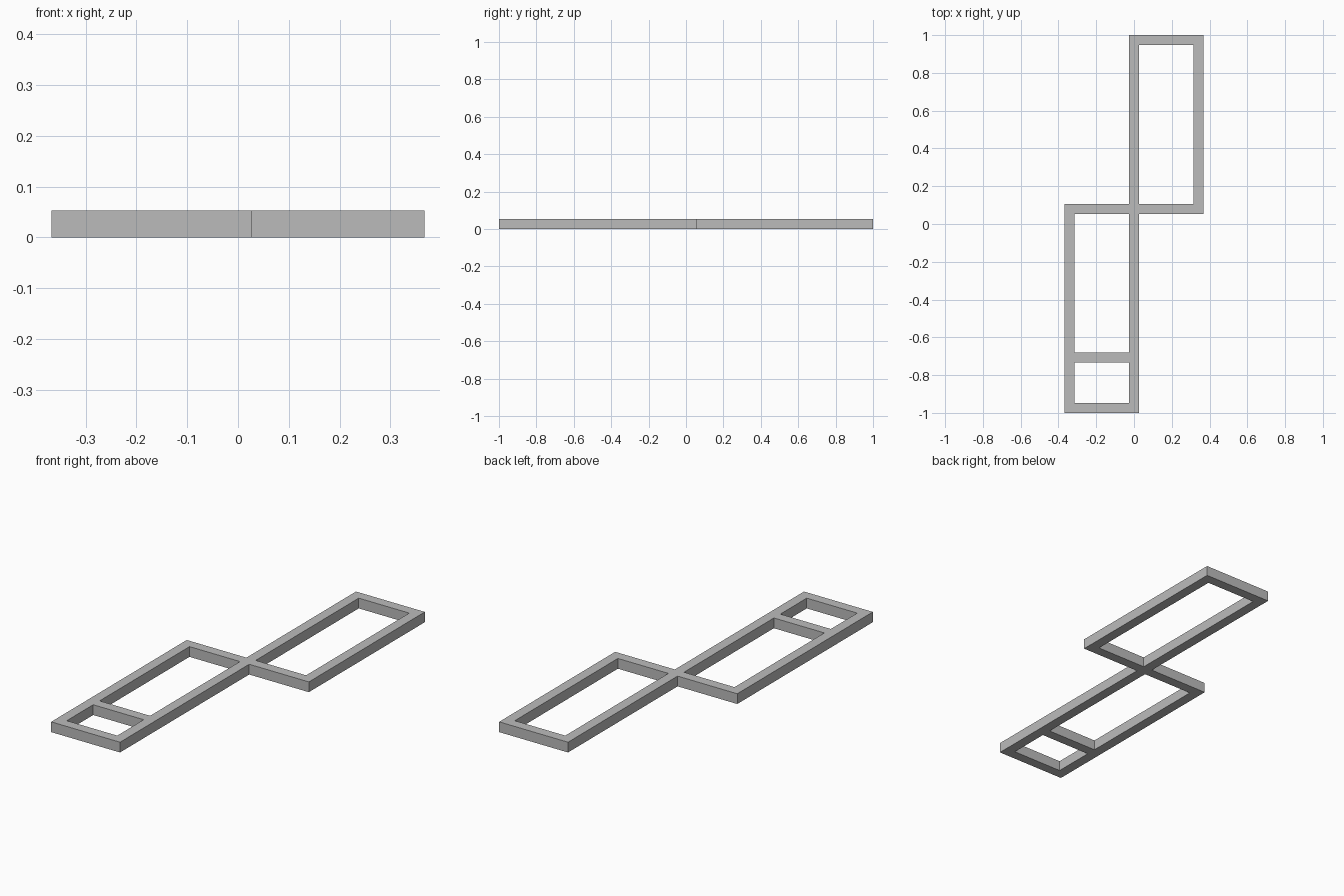
import bpy
import bmesh

cube = bpy.data.objects.get("Cube")
if cube:
    bpy.data.objects.remove(cube, do_unlink=True)

HEIGHT = 0.053
BAR = 0.0525

grey = bpy.data.materials.new("plain_grey")
grey.use_nodes = True
colour = (0.5, 0.5, 0.5, 1)
grey.diffuse_color = colour
grey.node_tree.nodes["Principled BSDF"].inputs["Base Color"].default_value = colour

# Bar centre lines across the plan
left, right = -0.341, 0.341
front, divider, middle, back = -0.974, -0.706, 0.08, 0.974


def bar(x0, x1, y0, y1):
    """Plan rectangle around a bar's centre line."""
    h = BAR / 2
    return (x0 - h, x1 + h, y0 - h, y1 + h)


bars = [
    bar(0, 0, front, back),            # long spine
    bar(left, left, front, middle),    # front loop side
    bar(right, right, middle, back),   # back loop side
    bar(left, 0, front, front),        # front end
    bar(left, 0, divider, divider),    # crosspiece in the front loop
    bar(left, right, middle, middle),  # bar shared by both loops
    bar(0, right, back, back),         # back end
]

# Fill the plan cells covered by any bar, so the joints are seamless
xs = sorted({round(v, 5) for b in bars for v in b[:2]})
ys = sorted({round(v, 5) for b in bars for v in b[2:]})
bm = bmesh.new()
for xa, xb in zip(xs, xs[1:]):
    for ya, yb in zip(ys, ys[1:]):
        cx, cy = (xa + xb) / 2, (ya + yb) / 2
        if any(b[0] < cx < b[1] and b[2] < cy < b[3] for b in bars):
            bm.faces.new([bm.verts.new((x, y, 0)) for x, y in
                          ((xa, ya), (xb, ya), (xb, yb), (xa, yb))])
bmesh.ops.remove_doubles(bm, verts=bm.verts[:], dist=0.0001)

# Raise the plan into a solid frame
raised = bmesh.ops.extrude_face_region(bm, geom=bm.faces[:], use_keep_orig=True)
top = [v for v in raised["geom"] if isinstance(v, bmesh.types.BMVert)]
bmesh.ops.translate(bm, verts=top, vec=(0, 0, HEIGHT))
bmesh.ops.recalc_face_normals(bm, faces=bm.faces[:])

mesh = bpy.data.meshes.new("double_loop_frame")
bm.to_mesh(mesh)
bm.free()
mesh.materials.append(grey)
frame = bpy.data.objects.new("double_loop_frame", mesh)
bpy.context.collection.objects.link(frame)
